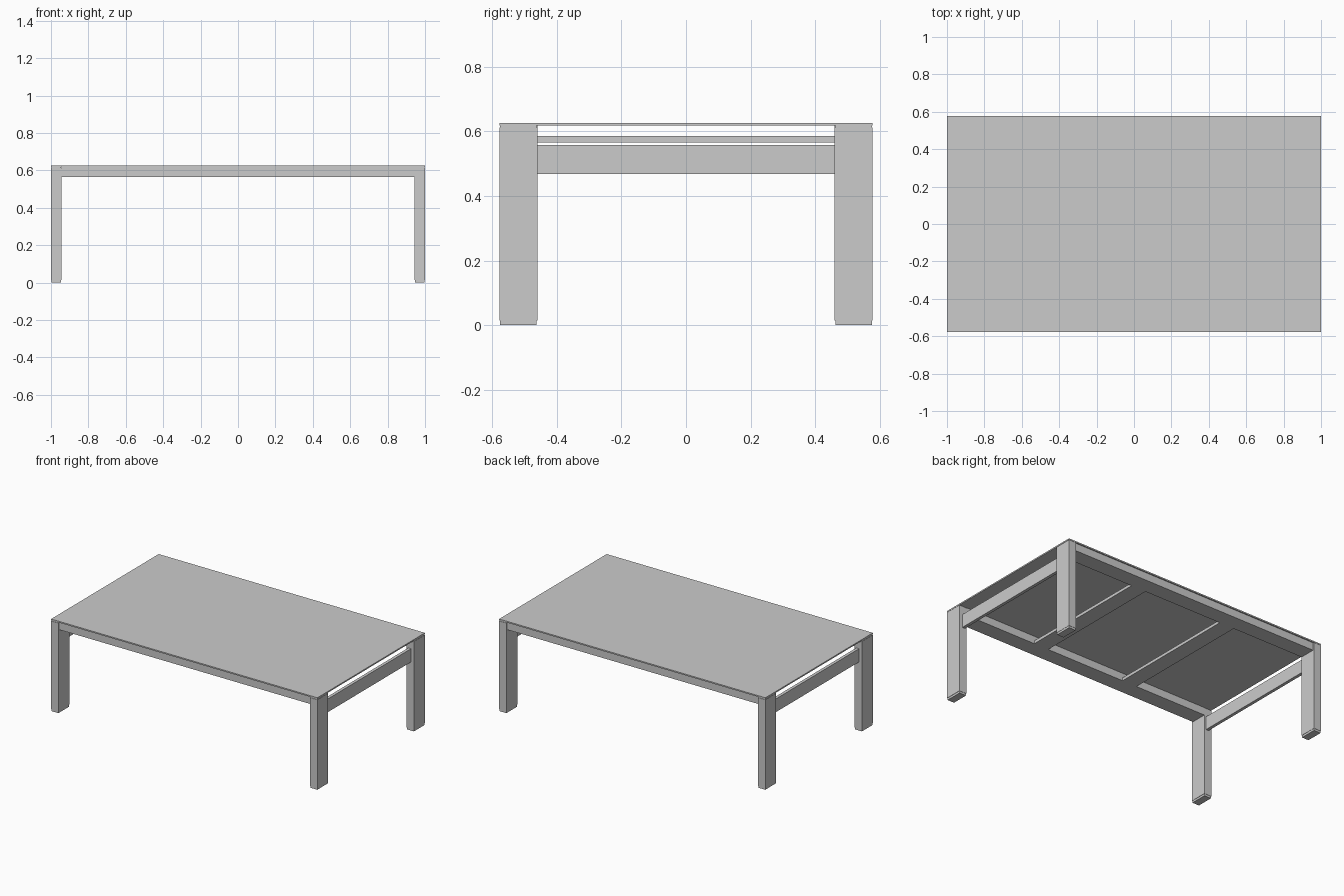
import bpy, bmesh
from mathutils import Vector

if "Cube" in bpy.data.objects:
    bpy.data.objects.remove(bpy.data.objects["Cube"])


def box(name, x, y, z):
    """Box from (min, max) ranges on each axis."""
    bm = bmesh.new()
    bmesh.ops.create_cube(bm, size=1)
    lo, hi = Vector((x[0], y[0], z[0])), Vector((x[1], y[1], z[1]))
    size, mid = hi - lo, (hi + lo) / 2
    for v in bm.verts:
        v.co = Vector([v.co[i] * size[i] + mid[i] for i in range(3)])
    mesh = bpy.data.meshes.new(name)
    bm.to_mesh(mesh)
    bm.free()
    obj = bpy.data.objects.new(name, mesh)
    bpy.context.collection.objects.link(obj)
    return obj


def span(a, b, sign):
    return tuple(sorted((a * sign, b * sign)))


LX, LY = 1.0, 0.577        # outer half sizes
IX, IY = 0.945, 0.46       # inner faces of the legs

# Thin top
box("table_top", (-LX, LX), (-LY, LY), (0.617, 0.626))

# Legs with a slightly inset top spacer and foot pad
for sx, ex in ((-1, "left"), (1, "right")):
    for sy, ey in ((-1, "front"), (1, "back")):
        tag = f"{ey}_{ex}"
        box(f"{tag}_leg", span(IX, LX, sx), span(IY, LY, sy), (0.014, 0.612))
        inset_x = span(IX + 0.002, LX - 0.002, sx)
        inset_y = span(IY + 0.002, LY - 0.002, sy)
        box(f"{tag}_spacer", inset_x, inset_y, (0.612, 0.617))
        box(f"{tag}_foot", inset_x, inset_y, (0.0, 0.014))

# Wide long rails under the top
for sy, ey in ((-1, "front"), (1, "back")):
    box(f"{ey}_rail", (-IX, IX), span(IY, LY - 0.008, sy), (0.565, 0.617))

# End aprons, set low and back from the leg faces, and flat cross bars
for sx, ex in ((-1, "left"), (1, "right")):
    box(f"{ex}_apron", span(0.957, 0.978, sx), (-IY, IY), (0.467, 0.557))
    box(f"{ex}_cross_bar", span(0.295, 0.406, sx), (-IY, IY), (0.565, 0.585))
